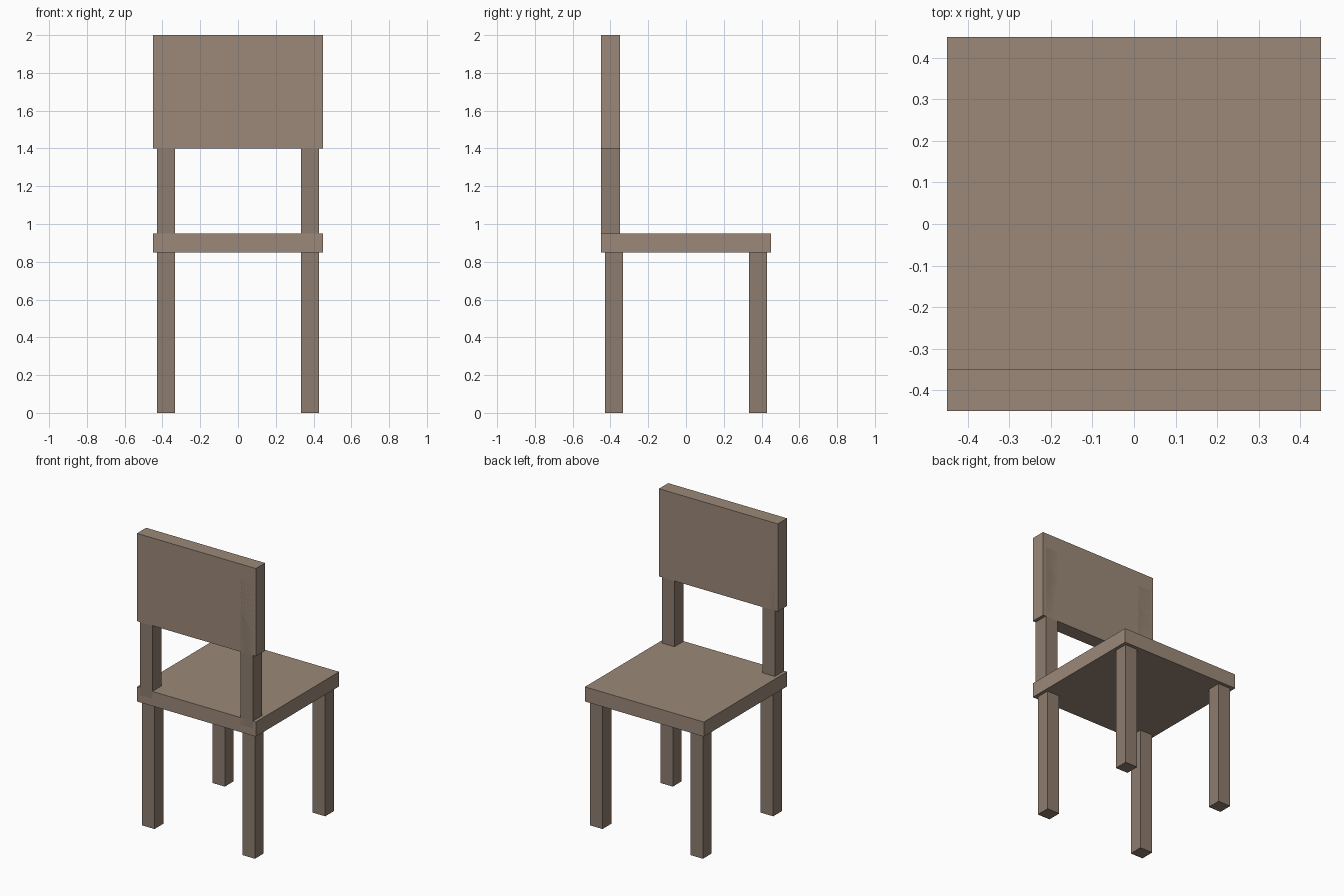
import bpy

if "Cube" in bpy.data.objects:
    bpy.data.objects.remove(bpy.data.objects["Cube"])


def make_material(name, color):
    mat = bpy.data.materials.new(name)
    mat.diffuse_color = color
    mat.use_nodes = True
    mat.node_tree.nodes["Principled BSDF"].inputs["Base Color"].default_value = mat.diffuse_color
    return mat


light_wood = make_material("light_wood", (0.33, 0.25, 0.19, 1))
dark_wood = make_material("dark_wood", (0.27, 0.20, 0.155, 1))


def box(name, low, high, mat):
    """Add a box spanning two opposite corners."""
    center = [(a + b) / 2 for a, b in zip(low, high)]
    bpy.ops.mesh.primitive_cube_add(size=1, location=center)
    obj = bpy.context.object
    obj.name = name
    obj.scale = [b - a for a, b in zip(low, high)]
    bpy.ops.object.transform_apply(location=False, rotation=False, scale=True)
    obj.data.materials.append(mat)
    return obj


# Seat slab and backrest panel
box("seat", (-0.45, -0.45, 0.85), (0.45, 0.45, 0.95), light_wood)
box("backrest", (-0.45, -0.45, 1.4), (0.45, -0.35, 2.0), light_wood)

half = 0.0475  # half thickness of legs and posts
for side, x in (("left", -0.38), ("right", 0.38)):
    # Legs under the seat corners
    for end, y in (("front", -0.38), ("back", 0.38)):
        box(f"{end}_{side}_leg", (x - half, y - half, 0),
            (x + half, y + half, 0.85), dark_wood)
    # Post carrying the backrest, let into the seat and flush with the panel
    box(f"{side}_backrest_post", (x - half, -0.45, 0.9),
        (x + half, -0.35, 1.9), dark_wood)
